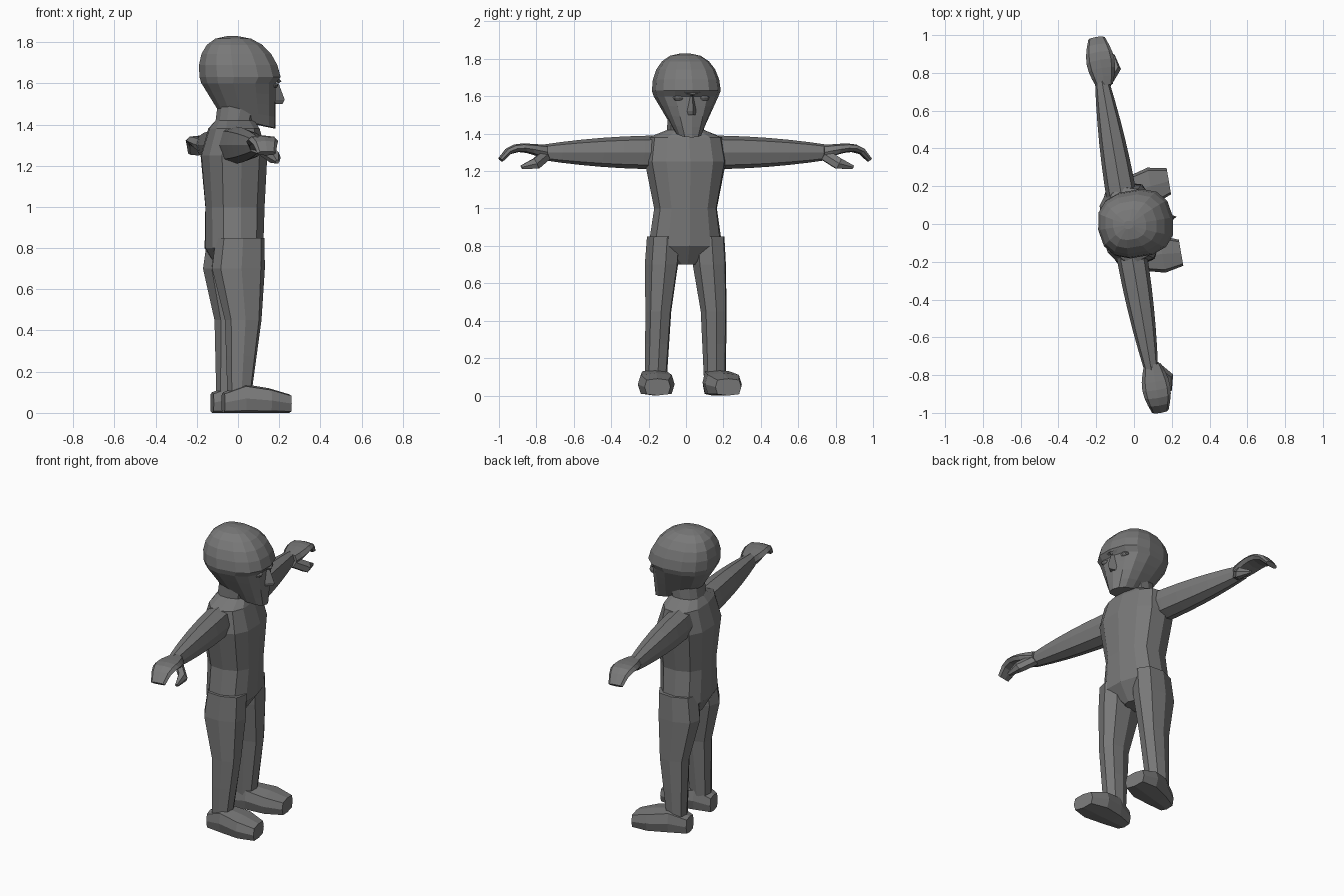
import bpy, bmesh, math
from mathutils import Vector, Matrix

if "Cube" in bpy.data.objects:
    bpy.data.objects.remove(bpy.data.objects["Cube"], do_unlink=True)

GREY = (0.19, 0.19, 0.19, 1)
skin = bpy.data.materials.new("dark grey")
skin.diffuse_color = GREY
skin.use_nodes = True
principled = skin.node_tree.nodes["Principled BSDF"]
principled.inputs["Base Color"].default_value = GREY

# The whole figure is turned slightly about the vertical axis
TURN = Matrix.Rotation(math.radians(9.7), 4, "Z")


def finish(name, bm):
    """Turn the part into place and add it to the scene."""
    bmesh.ops.recalc_face_normals(bm, faces=bm.faces)
    bm.transform(TURN)
    mesh = bpy.data.meshes.new(name)
    bm.to_mesh(mesh)
    bm.free()
    mesh.materials.append(skin)
    part = bpy.data.objects.new(name, mesh)
    bpy.context.collection.objects.link(part)


def power(value, exponent):
    return math.copysign(abs(value) ** exponent, value)


def ring(center, across, upward, count=8, exponent=0.8):
    """Rounded polygon around center, spanned by two half axes."""
    center, across, upward = Vector(center), Vector(across), Vector(upward)
    angles = [index * math.tau / count for index in range(count)]
    return [center + across * power(math.cos(angle), exponent)
            + upward * power(math.sin(angle), exponent) for angle in angles]


def level_ring(height, back, front, width, droop=0, count=12):
    """Horizontal ring of the body, optionally drooping to the front."""
    middle, depth = (front + back) / 2, (front - back) / 2
    return ring((middle, 0, height), (depth, 0, -droop), (0, width, 0), count)


def loft(name, rings, side=1):
    """Skin a row of rings and cap both ends; side -1 mirrors it."""
    bm = bmesh.new()
    rows = [[bm.verts.new((point.x, point.y * side, point.z))
             for point in points] for points in rings]
    for lower, upper in zip(rows, rows[1:]):
        for index in range(len(lower)):
            before = index - 1
            bm.faces.new((lower[before], lower[index],
                          upper[index], upper[before]))
    bm.faces.new(rows[0])
    bm.faces.new(rows[-1])
    finish(name, bm)


def blend(start, end, steps):
    """Evenly spaced sections from start to end, both included."""
    return [[first + (last - first) * step / steps
             for first, last in zip(start, end)] for step in range(steps + 1)]


def fractions(steps):
    return [step / steps for step in range(steps + 1)]


# Torso from crotch through hips, waist, chest and shoulders to the neck
torso_sections = [
    (0.7, -0.1, 0.05, 0.05),
    (0.8, -0.16, 0.12, 0.2),
    (1, -0.16, 0.13, 0.17),
    (1.25, -0.18, 0.14, 0.22),
    (1.38, -0.14, 0.1, 0.2),
    (1.42, -0.11, 0.08, 0.1),
    (1.5, -0.1, 0.1, 0.1),
]
loft("torso", [level_ring(*section) for section in torso_sections])

# Head: straight tapering jaw below the brow, domed skull above it
jaw_bottom = (1.41, -0.08, 0.185, 0.07, 0.03)
jaw_top = (1.6, -0.18, 0.185, 0.17, 0)
head = [level_ring(*section, count=14)
        for section in blend(jaw_bottom, jaw_top, 4)]
for fraction in fractions(5):
    angle = fraction * 1.5
    spread, rise = math.cos(angle) ** 0.8, math.sin(angle)
    lean = -0.03 * rise
    head.append(level_ring(1.63 + 0.2 * rise, lean - 0.19 * spread,
                           lean + 0.21 * spread, 0.18 * spread, count=14))
loft("head", head)

# Nose wedge widening downward
loft("nose", [ring((0.18, 0, height), (depth, 0, 0), (0, depth / 2, 0), 4)
              for height, depth in ((1.6, 0.02), (1.52, 0.05), (1.5, 0.04))])


def add_eye(name, side):
    bm = bmesh.new()
    place = Matrix.Translation((0.165, 0.07 * side, 1.59))
    shape = Matrix.Diagonal((0.02, 0.03, 0.015, 1))
    bmesh.ops.create_uvsphere(bm, u_segments=8, v_segments=6, radius=1,
                              matrix=place @ shape)
    finish(name, bm)


def add_brow(name, side):
    ends = blend((0.2, 0, 1.61), (0.15, 0.11, 1.64), 2)
    loft(name, [ring(end, (0.015, 0, 0), (0, 0, 0.01), 4)
                for end in ends], side)


def add_leg(name, side):
    # Each section: height, forward, outward, half depth, half width
    sections = [
        (0.85, -0.01, 0.12, 0.12, 0.09),
        (0.7, -0.02, 0.13, 0.13, 0.09),
        *blend((0.45, 0, 0.15, 0.09, 0.07), (0.1, -0.02, 0.16, 0.06, 0.06), 2),
    ]
    loft(name, [ring((forward, outward, height), (depth, 0, 0), (0, width, 0))
                for height, forward, outward, depth, width in sections], side)


def add_foot(name, side):
    # Upright sections from heel to toe: forward, half width, height
    sections = [(-0.1, 0.05, 0.1), (0, 0.08, 0.14),
                (0.12, 0.1, 0.12), (0.22, 0.07, 0.09)]
    loft(name, [ring((forward, 0.17 + forward / 10, height / 2),
                     (0, width, 0), (0, 0, height / 2), exponent=0.5)
                for forward, width, height in sections], side)


def add_arm(name, side):
    rings = []
    for fraction in fractions(6):
        radius = 0.09 - 0.05 * fraction ** 2
        rings.append(ring((-0.04, 0.12 + 0.66 * fraction, 1.3),
                          (radius * 0.9, 0, 0), (0, 0, radius)))
    loft(name, rings, side)


def add_hand(name, side):
    # Mitten hand whose fingertips curl downward
    rings = []
    for fraction in fractions(6):
        height = 1.3 + 0.05 * fraction - 0.09 * fraction ** 5
        width = 0.045 + 0.03 * math.sin(math.pi * fraction)
        thick = 0.04 - 0.03 * fraction
        rings.append(ring((-0.03, 0.75 + 0.25 * fraction, height),
                          (width, 0, 0), (0, thick * fraction, thick)))
    loft(name, rings, side)


def add_thumb(name, side):
    # Reaches forward and under the palm
    sections = [(-0.02, 0.75, 1.29, 0.03), (0.04, 0.82, 1.24, 0.03),
                (0.04, 0.9, 1.22, 0.01)]
    loft(name, [ring((forward, outward, height), (radius, 0, 0),
                     (0, radius / 2, radius), 6)
                for forward, outward, height, radius in sections], side)


# Paired parts on both sides
builders = {"eye": add_eye, "brow": add_brow, "leg": add_leg, "foot": add_foot,
            "arm": add_arm, "hand": add_hand, "thumb": add_thumb}
for label, side in (("left", 1), ("right", -1)):
    for part_name, build in builders.items():
        build(label + "_" + part_name, side)
